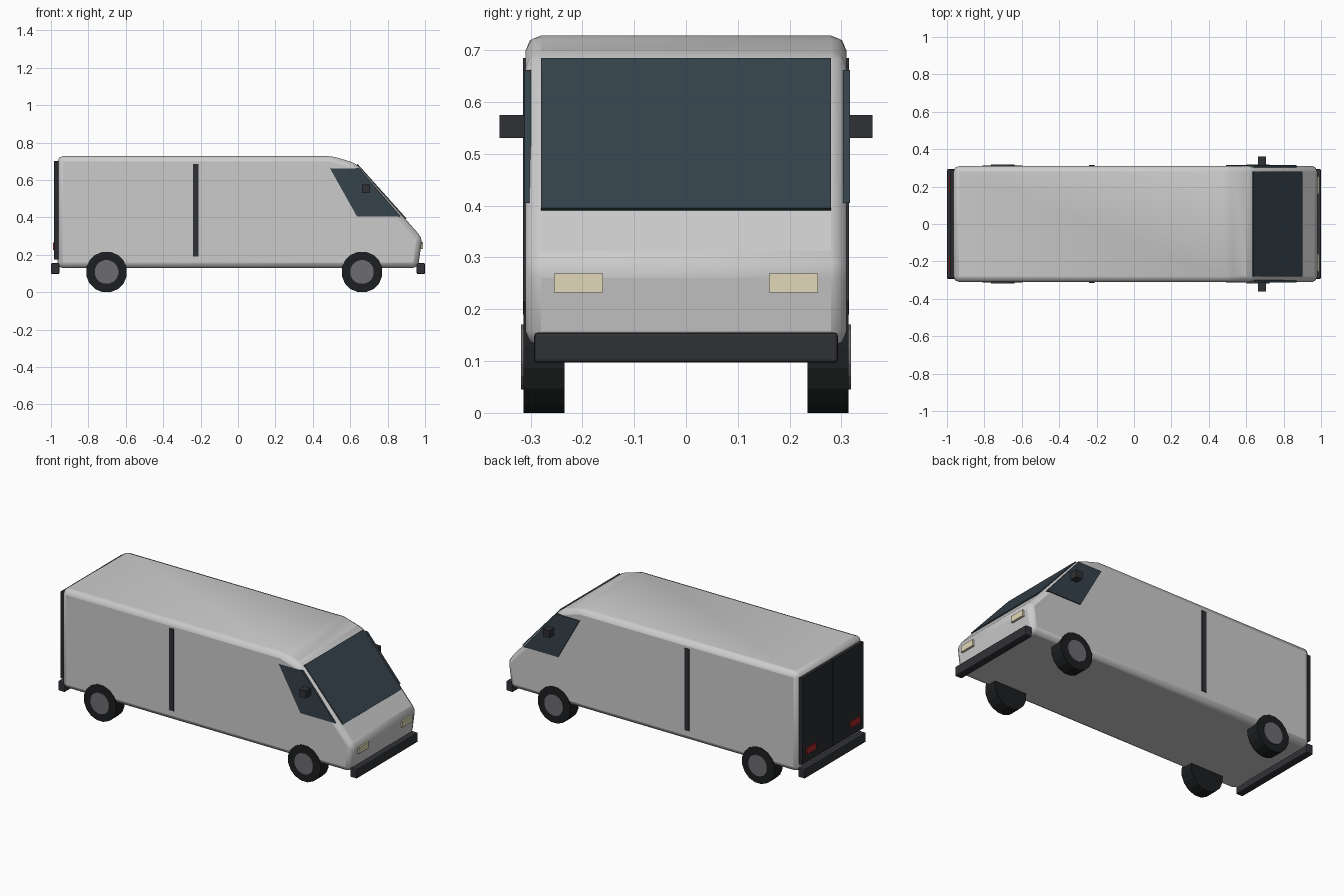
import bpy, bmesh, math

if "Cube" in bpy.data.objects:
    bpy.data.objects.remove(bpy.data.objects["Cube"])


def material(name, rgb):
    m = bpy.data.materials.new(name)
    m.diffuse_color = (*rgb, 1)
    m.use_nodes = True
    m.node_tree.nodes["Principled BSDF"].inputs["Base Color"].default_value = m.diffuse_color
    return m


GLASS = material("glass", (0.035, 0.055, 0.07))
TRIM = material("dark_trim", (0.03, 0.031, 0.037))
PANEL = material("dark_panel", (0.022, 0.024, 0.028))
RUBBER = material("rubber", (0.012, 0.013, 0.014))
HUB = material("hub_grey", (0.15, 0.15, 0.16))
LAMP = material("lamp_cream", (0.75, 0.69, 0.48))
RED = material("lamp_red", (0.4, 0.02, 0.02))


def prism(name, pts, y0, y1, mat=None, bevel=0, segments=2):
    """Extrude an x-z outline from y0 to y1."""
    bm = bmesh.new()
    face = bm.faces.new([bm.verts.new((x, y0, z)) for x, z in pts])
    ext = bmesh.ops.extrude_face_region(bm, geom=[face])
    for v in ext["geom"]:
        if isinstance(v, bmesh.types.BMVert):
            v.co.y = y1
    bmesh.ops.recalc_face_normals(bm, faces=bm.faces)
    me = bpy.data.meshes.new(name)
    bm.to_mesh(me)
    bm.free()
    ob = bpy.data.objects.new(name, me)
    bpy.context.collection.objects.link(ob)
    if mat:
        me.materials.append(mat)
    if bevel:
        mod = ob.modifiers.new("bevel", "BEVEL")
        mod.width = bevel
        mod.segments = segments
        mod.limit_method = 'ANGLE'
        mod.angle_limit = math.radians(10)
    return ob


def box(name, x0, x1, y0, y1, z0, z1, mat=None, bevel=0):
    return prism(name, [(x0, z0), (x1, z0), (x1, z1), (x0, z1)], y0, y1, mat, bevel)


def wheel_part(name, x, y, r, depth, mat):
    bpy.ops.mesh.primitive_cylinder_add(vertices=16, radius=r, depth=depth,
                                        location=(x, y, 0.108))
    ob = bpy.context.object
    ob.name = name
    ob.rotation_euler = (math.pi / 2, math.pi / 16, 0)
    ob.data.materials.append(mat)


# Body shell
body = prism("body", [(-0.965, 0.128), (0.962, 0.128), (0.985, 0.29), (0.63, 0.69),
                      (0.5, 0.728), (-0.965, 0.728)], -0.31, 0.31, None, 0.03)
bpy.context.view_layer.objects.active = body
body.select_set(True)
bpy.ops.object.shade_smooth_by_angle()

# Windscreen lying on the sloped nose
prism("windscreen", [(0.64, 0.685), (0.90, 0.395), (0.885, 0.382), (0.625, 0.672)],
      -0.28, 0.28, GLASS)

# Side windows (the two sit at slightly different depths)
window = [(0.492, 0.662), (0.648, 0.662), (0.868, 0.405), (0.636, 0.405)]
prism("side_window_left", window, 0.303, 0.316, GLASS)
prism("side_window_right", window, -0.312, -0.299, GLASS)

# Bumpers
box("front_bumper", 0.955, 1.0, -0.293, 0.293, 0.097, 0.155, TRIM, 0.006)
box("rear_bumper", -1.0, -0.955, -0.293, 0.293, 0.097, 0.155, TRIM, 0.006)

for s, side in ((1, "left"), (-1, "right")):
    # Door strip, mirror, rear door
    box("door_strip_" + side, -0.24, -0.21, s * 0.30, s * 0.315, 0.19, 0.685, TRIM)
    box("mirror_" + side, 0.662, 0.706, s * 0.305, s * 0.36, 0.53, 0.575, TRIM)
    box("rear_door_" + side, -0.983, -0.95, s * 0.003, s * 0.292, 0.176, 0.70, PANEL)
    # Lamps
    box("headlight_" + side, 0.96, 0.99, s * 0.16, s * 0.255, 0.232, 0.269, LAMP)
    box("taillight_" + side, -0.988, -0.96, s * 0.165, s * 0.255, 0.225, 0.265, RED)
    # Wheels
    for x, end in ((0.663, "front"), (-0.703, "rear")):
        wheel_part(f"{end}_tyre_{side}", x, s * 0.274, 0.11, 0.08, RUBBER)
        wheel_part(f"{end}_hub_{side}", x, s * 0.288, 0.064, 0.06, HUB)
